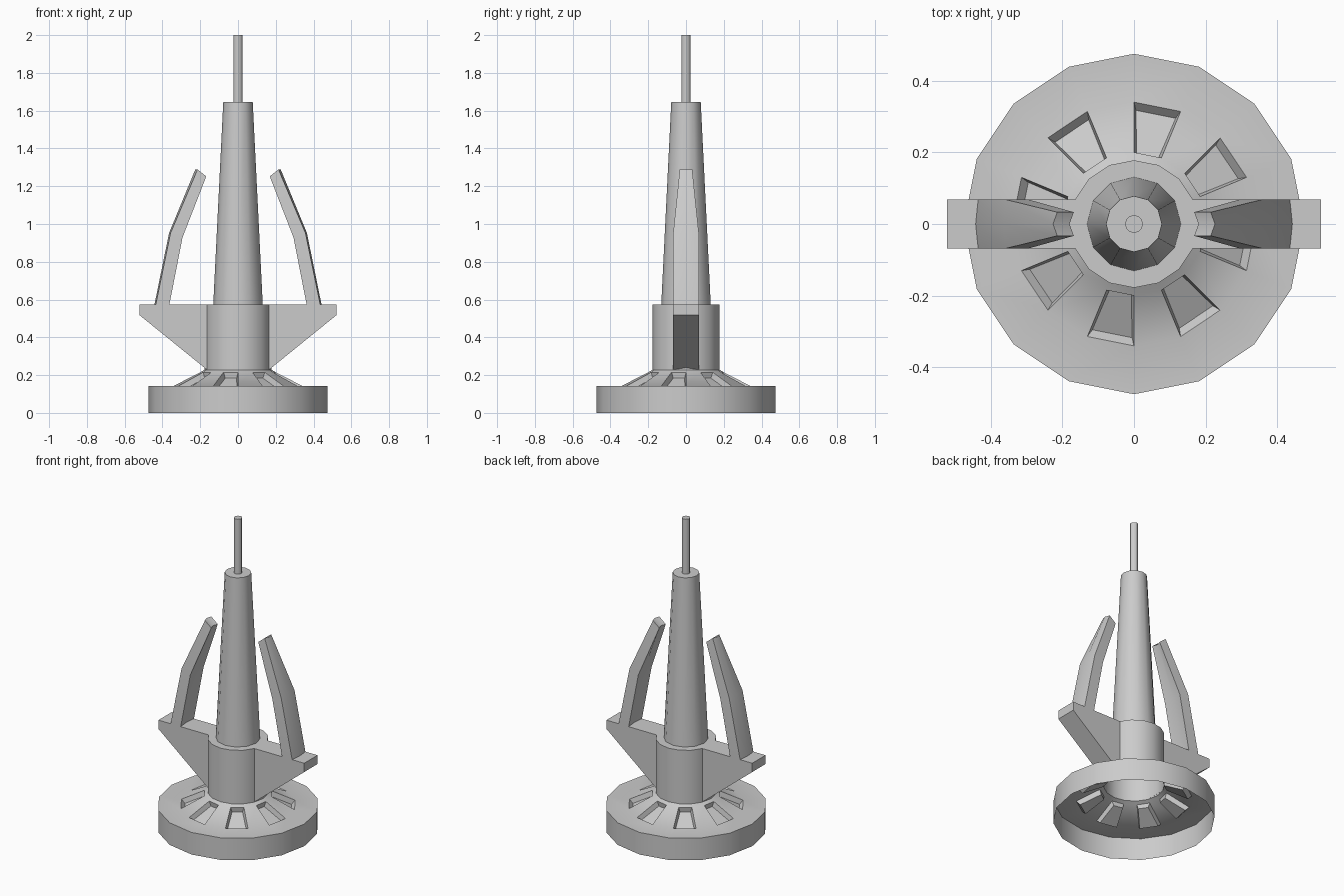
import bpy, bmesh, math

if "Cube" in bpy.data.objects:
    bpy.data.objects.remove(bpy.data.objects["Cube"])


def finish(bm, name):
    bmesh.ops.recalc_face_normals(bm, faces=bm.faces)
    me = bpy.data.meshes.new(name)
    bm.to_mesh(me)
    bm.free()
    ob = bpy.data.objects.new(name, me)
    bpy.context.collection.objects.link(ob)
    bpy.ops.object.select_all(action='DESELECT')
    bpy.context.view_layer.objects.active = ob
    ob.select_set(True)
    bpy.ops.object.shade_smooth_by_angle(angle=math.radians(30))
    return ob


def lathe(profile, n, cap=False):
    """Revolve (radius, z) points; returns bmesh and faces per band."""
    bm = bmesh.new()
    rings = [[bm.verts.new((r * math.cos(2 * math.pi * i / n),
                            r * math.sin(2 * math.pi * i / n), z))
              for i in range(n)] for r, z in profile]
    bands = [[bm.faces.new((a[i], a[(i + 1) % n], b[(i + 1) % n], b[i]))
              for i in range(n)] for a, b in zip(rings, rings[1:])]
    if cap:
        bm.faces.new(rings[-1])
    return bm, bands


def mirror_x(ob):
    ob.modifiers.new("Mirror", 'MIRROR').use_axis[0] = True


# Hollow base with recessed windows in every second cone panel
bm, bands = lathe([(0.475, 0), (0.475, 0.143), (0.34, 0.143),
                   (0.2, 0.215), (0.178, 0.228)], 16)
bm.normal_update()
panels = [f for i, f in enumerate(bands[2]) if i % 2 == 1]
bmesh.ops.inset_individual(bm, faces=panels, thickness=0.013, depth=-0.03)
finish(bm, "base")

# Hub, open underneath
bm, _ = lathe([(0.178, 0.228), (0.178, 0.575), (0.125, 0.575)], 16)
finish(bm, "hub")

# Tapered tower and antenna
bm, _ = lathe([(0.131, 0.575), (0.078, 1.645)], 12, cap=True)
finish(bm, "tower")
bm, _ = lathe([(0.025, 1.64), (0.025, 2.0)], 12, cap=True)
finish(bm, "antenna")

# Side brackets growing out of the hub
bm = bmesh.new()
prof = [(0.164, 0.575), (0.522, 0.575), (0.522, 0.518), (0.164, 0.228)]
a, b = [[bm.verts.new((x, y, z)) for x, z in prof] for y in (-0.068, 0.068)]
bm.faces.new(a)
bm.faces.new(b)
for i in range(3):
    bm.faces.new((a[i], a[i + 1], b[i + 1], b[i]))
mirror_x(finish(bm, "bracket"))

# Bent fins, slightly curved across their width:
# inner x, inner z, outer x, outer z, half width, side setback
bm = bmesh.new()
rows = [(0.370, 0.575, 0.442, 0.575, 0.068, 0.007),
        (0.302, 0.928, 0.365, 0.952, 0.068, 0.008),
        (0.180, 1.252, 0.226, 1.289, 0.033, 0.012)]
grid = []
for xi, zi, xo, zo, w, d in rows:
    inner = [bm.verts.new((xi - d * abs(s), s * w, zi)) for s in (-1, 0, 1)]
    outer = [bm.verts.new((xo - d * abs(s), s * w, zo)) for s in (1, 0, -1)]
    grid.append(inner + outer)
for lo, hi in zip(grid, grid[1:]):
    for i in range(6):
        j = (i + 1) % 6
        bm.faces.new((lo[i], lo[j], hi[j], hi[i]))
for ring in (grid[0], grid[-1]):
    bm.faces.new((ring[0], ring[1], ring[4], ring[5]))
    bm.faces.new((ring[1], ring[2], ring[3], ring[4]))
mirror_x(finish(bm, "fin"))
